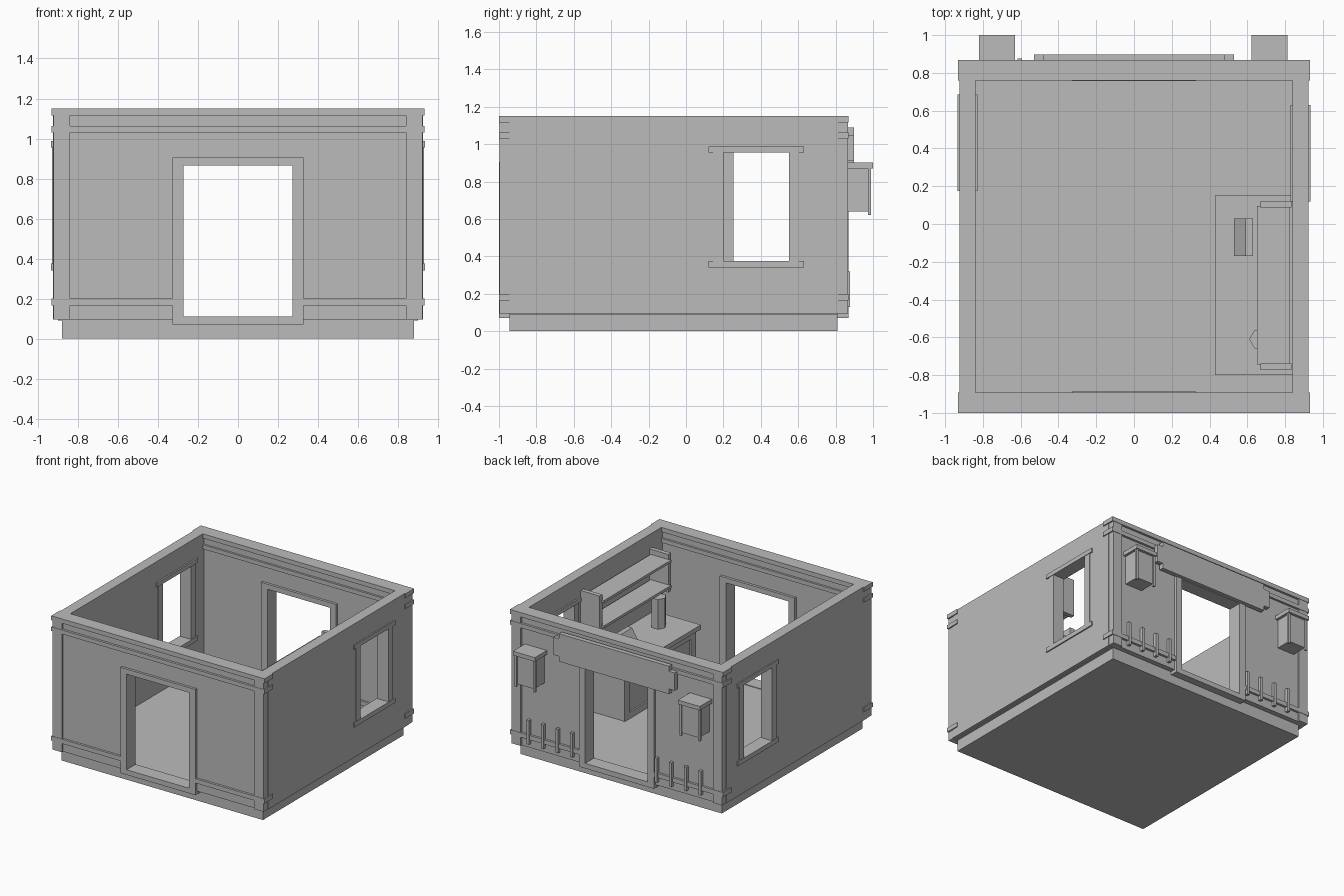
import bpy, bmesh, math

grey = bpy.data.materials.new("plain_grey")
grey.diffuse_color = (0.5, 0.5, 0.5, 1)


def finish(name, bm):
    bmesh.ops.recalc_face_normals(bm, faces=bm.faces)
    me = bpy.data.meshes.new(name)
    bm.to_mesh(me)
    bm.free()
    me.materials.append(grey)
    ob = bpy.data.objects.new(name, me)
    bpy.context.collection.objects.link(ob)
    return ob


def boxes(name, specs):
    """One object from boxes given as (x0, x1, y0, y1, z0, z1)."""
    bm = bmesh.new()
    for x0, x1, y0, y1, z0, z1 in specs:
        vs = bmesh.ops.create_cube(bm, size=1)["verts"]
        for v in vs:
            v.co.x = x1 if v.co.x > 0 else x0
            v.co.y = y1 if v.co.y > 0 else y0
            v.co.z = z1 if v.co.z > 0 else z0
    return finish(name, bm)


def prism(name, pts, lo, hi, to_xyz):
    """Extrude a 2D profile between lo and hi."""
    bm = bmesh.new()
    f = bm.faces.new([bm.verts.new(to_xyz(a, b, lo)) for a, b in pts])
    ext = bmesh.ops.extrude_face_region(bm, geom=[f])["geom"]
    d = [q - p for p, q in zip(to_xyz(0, 0, lo), to_xyz(0, 0, hi))]
    bmesh.ops.translate(bm, vec=d, verts=[v for v in ext if isinstance(v, bmesh.types.BMVert)])
    return finish(name, bm)


# plinth and floor
boxes("plinth", [(-0.88, 0.88, -0.945, 0.81, 0, 0.095)])
boxes("floor", [(-0.9, 0.9, -0.945, 0.81, 0.09, 0.105)])

# front and back walls: thin panel, timber frame and door frame
for side, out, s in (("front", -1.0, 1), ("back", 0.868, -1)):
    def Y(a, b):
        return tuple(sorted((out + s * a, out + s * b)))
    p = Y(0.018, 0.092)
    boxes(side + "_wall", [
        (-0.86, -0.3, *p, 0.095, 1.14),
        (0.3, 0.86, *p, 0.095, 1.14),
        (-0.3, 0.3, *p, 0.88, 1.14)])
    # corner posts
    boxes(side + "_corner_posts", [(min(k * 0.85, k * 0.92), max(k * 0.85, k * 0.92),
                                    *Y(0.003, 0.105), 0.095, 1.149) for k in (-1, 1)])
    # horizontal beams wrapping round the corners
    y = Y(0, 0.108)
    boxes(side + "_beams", [
        (-0.932, 0.932, *y, 1.115, 1.15),
        (-0.932, 0.932, *y, 1.03, 1.063),
        (-0.932, -0.3, *y, 0.165, 0.2),
        (0.3, 0.932, *y, 0.165, 0.2)])
    # door frame
    y = Y(-0.001, 0.112)
    boxes(side + "_door_frame", [
        (-0.328, -0.273, *y, 0.07, 0.905),
        (0.273, 0.328, *y, 0.07, 0.905),
        (-0.273, 0.273, *y, 0.865, 0.905),
        (-0.273, 0.273, *y, 0.07, 0.11)])

# side walls with a framed window opening
for side, k, c in (("right", 1, 0.375), ("left", -1, 0.43)):
    def X(a, b):
        return tuple(sorted((k * a, k * b)))
    w = X(0.84, 0.924)
    boxes(side + "_wall", [
        (*w, -0.945, c - 0.18, 0.095, 1.15),
        (*w, c + 0.18, 0.813, 0.095, 1.15),
        (*w, c - 0.18, c + 0.18, 0.095, 0.36),
        (*w, c - 0.18, c + 0.18, 0.97, 1.15)])
    boxes(side + "_corner_edges", [
        (*X(0.84, 0.921), -0.997, -0.94, 0.095, 1.149),
        (*X(0.84, 0.921), 0.808, 0.865, 0.095, 1.149)])
    j, h = X(0.834, 0.93), X(0.828, 0.934)
    boxes(side + "_window_frame", [
        (*j, c - 0.23, c - 0.175, 0.37, 0.96),
        (*j, c + 0.175, c + 0.23, 0.37, 0.96),
        (*h, c - 0.256, c + 0.256, 0.34, 0.376),
        (*h, c - 0.256, c + 0.256, 0.955, 0.988)])

# stepped signboard above the back door
half = [(0.48, 0.87), (0.48, 0.91), (0.53, 0.91), (0.53, 1.05), (0.48, 1.05), (0.48, 1.09)]
prism("back_signboard", half + [(-a, b) for a, b in reversed(half)], 0.862, 0.898,
      lambda a, b, t: (a, t, b))

# low rail pickets on the back wall
boxes("back_pickets", [(x - 0.011, x + 0.011, 0.845, 0.876, 0.13, 0.32)
                       for x in (0.77, 0.643, 0.516, 0.39, -0.35, -0.477, -0.605, -0.732)])

# wall lanterns
for name, c in (("left_lantern", -0.725), ("right_lantern", 0.717)):
    boxes(name, [
        (c - 0.096, c + 0.096, 0.85, 1.0, 0.87, 0.902),
        (c - 0.075, c + 0.075, 0.85, 0.978, 0.64, 0.872),
        (c - 0.09, c - 0.073, 0.972, 0.99, 0.62, 0.872),
        (c + 0.073, c + 0.09, 0.972, 0.99, 0.62, 0.872)])

# counter with raised edge frame on its face
boxes("counter", [
    (0.43, 0.84, -0.8, 0.15, 0.49, 0.525),
    (0.465, 0.84, -0.765, 0.115, 0.105, 0.49),
    (0.452, 0.47, -0.77, -0.71, 0.105, 0.49),
    (0.452, 0.47, 0.06, 0.12, 0.105, 0.49),
    (0.452, 0.47, -0.71, 0.06, 0.44, 0.49),
    (0.452, 0.47, -0.71, 0.06, 0.105, 0.155)])

# wall shelf
boxes("wall_shelf", [
    (0.67, 0.835, 0.088, 0.122, 0.74, 1.04),
    (0.67, 0.835, -0.772, -0.738, 0.74, 1.04),
    (0.65, 0.825, -0.745, 0.095, 0.98, 1.0),
    (0.65, 0.825, -0.745, 0.095, 0.78, 0.80)])

# counter-top items
prism("counter_box", [(0.53, 0.52), (0.63, 0.52), (0.63, 0.7), (0.59, 0.7), (0.53, 0.6)],
      -0.17, 0.03, lambda a, b, t: (a, t, b))
prism("counter_jar", [(0.667 + 0.057 * math.cos(i * math.pi / 3),
                       -0.61 + 0.057 * math.sin(i * math.pi / 3)) for i in range(6)],
      0.52, 0.76, lambda a, b, t: (a, b, t))
